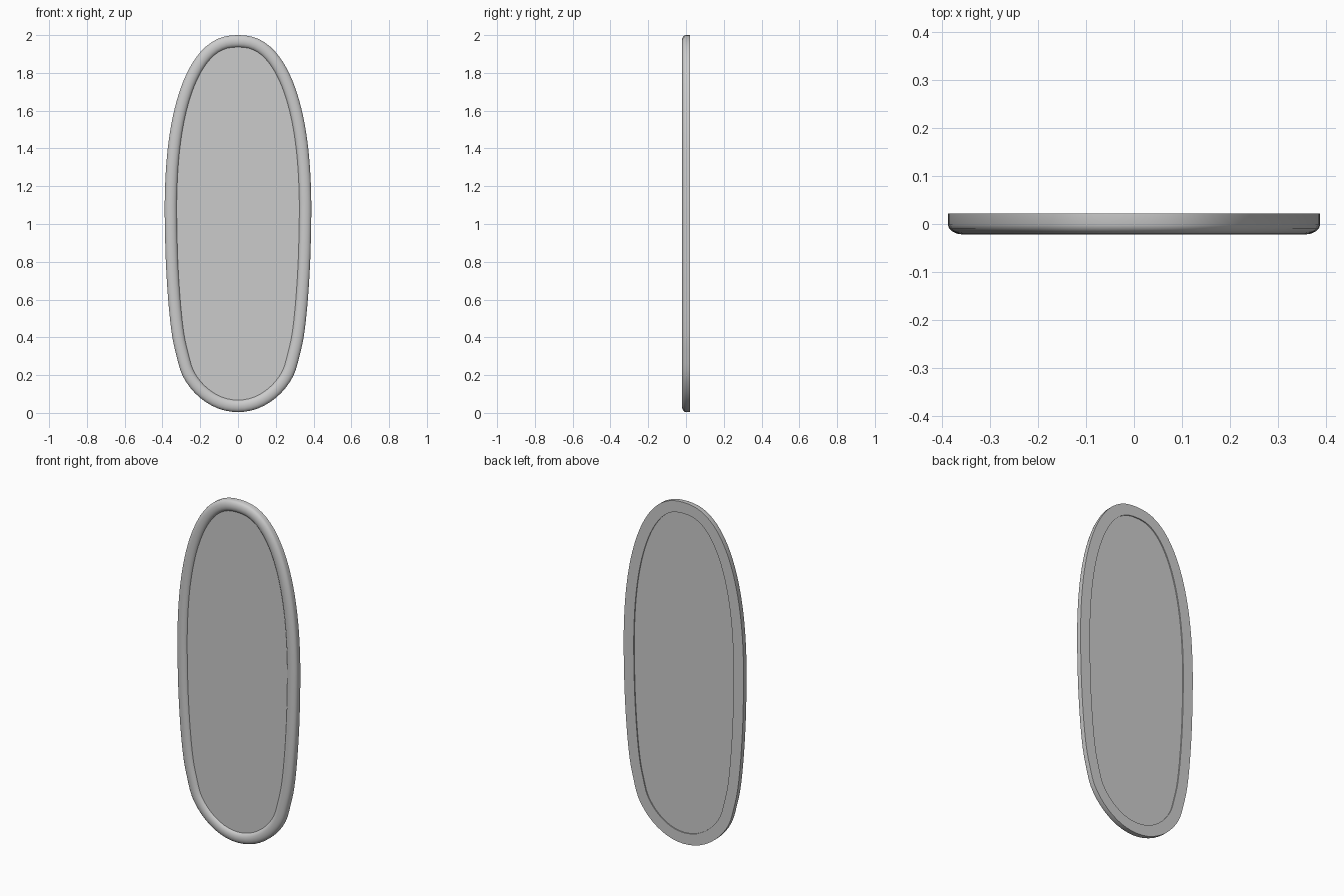
import bpy, bmesh, math
from mathutils import Vector

if "Cube" in bpy.data.objects:
    bpy.data.objects.remove(bpy.data.objects["Cube"])

# Right half of the outer outline (x, z): superellipse top, flatter sides, rounded foot
TOP_C, HALF_W, TOP_H, POWER = 1.05, 0.388, 0.95, 2.35
half = []
for i in range(17):
    t = math.pi / 2 * (1 - i / 16)
    half.append(Vector((HALF_W * max(math.cos(t), 0) ** (2 / POWER) if i else 0.0,
                        TOP_C + TOP_H * max(math.sin(t), 0) ** (2 / POWER))))
half += [Vector(p) for p in [(.382, .8), (.368, .58), (.349, .41), (.325, .30), (.295, .20),
                             (.24, .118), (.17, .057), (.09, .018), (0, .004)]]
loop = half + [Vector((-p.x, p.y)) for p in reversed(half[1:-1])]


def smooth_loop(pts, count):
    """Closed Catmull-Rom curve, resampled to even spacing."""
    n, fine = len(pts), []
    for i in range(n):
        a, b, c, d = (pts[(i + k) % n] for k in (-1, 0, 1, 2))
        for s in range(12):
            t = s / 12
            fine.append(0.5 * (2 * b + (c - a) * t + (2 * a - 5 * b + 4 * c - d) * t * t
                               + (3 * b - a - 3 * c + d) * t ** 3))
    fine.append(fine[0])
    total = sum((q - p).length for p, q in zip(fine, fine[1:]))
    out, run, k = [], 0.0, 0
    for i in range(count):
        target = total * i / count
        while run + (fine[k + 1] - fine[k]).length < target:
            run += (fine[k + 1] - fine[k]).length
            k += 1
        seg = fine[k + 1] - fine[k]
        out.append(fine[k] + seg * ((target - run) / max(seg.length, 1e-9)))
    return out


outline = smooth_loop(loop, 128)
N = len(outline)


def inset(dist):
    """Outline moved inward by dist."""
    res = []
    for i, p in enumerate(outline):
        t = (outline[(i + 1) % N] - outline[i - 1]).normalized()
        res.append(p + Vector((t.y, -t.x)) * dist)
    return res


def make_object(name, bm):
    bmesh.ops.recalc_face_normals(bm, faces=bm.faces)
    me = bpy.data.meshes.new(name)
    bm.to_mesh(me)
    bm.free()
    ob = bpy.data.objects.new(name, me)
    bpy.context.collection.objects.link(ob)
    bpy.ops.object.select_all(action='DESELECT')
    ob.select_set(True)
    bpy.context.view_layer.objects.active = ob
    bpy.ops.object.shade_smooth_by_angle(angle=math.radians(40))
    return ob


def rings(bm, profile):
    return [[bm.verts.new((p.x, y, p.y)) for p in inset(d)] for d, y in profile]


def bridge(bm, a, b):
    for i in range(N):
        j = (i + 1) % N
        bm.faces.new((a[i], a[j], b[j], b[i]))


# Frame: rounded front, flat back (inset, y)
profile = [(0, .022), (0, -.002), (.003, -.010), (.010, -.016), (.020, -.0205), (.033, -.022),
           (.046, -.0205), (.055, -.016), (.062, -.010), (.065, -.002), (.065, .022)]
bm = bmesh.new()
rs = rings(bm, profile)
for k in range(len(rs)):
    bridge(bm, rs[k], rs[(k + 1) % len(rs)])
make_object("mirror_frame", bm)

# Glass panel: thin slab set slightly into the frame
bm = bmesh.new()
front, back = rings(bm, [(.062, -.006), (.062, .016)])
bridge(bm, front, back)
bm.faces.new(front)
bm.faces.new(back)
make_object("mirror_glass", bm)
